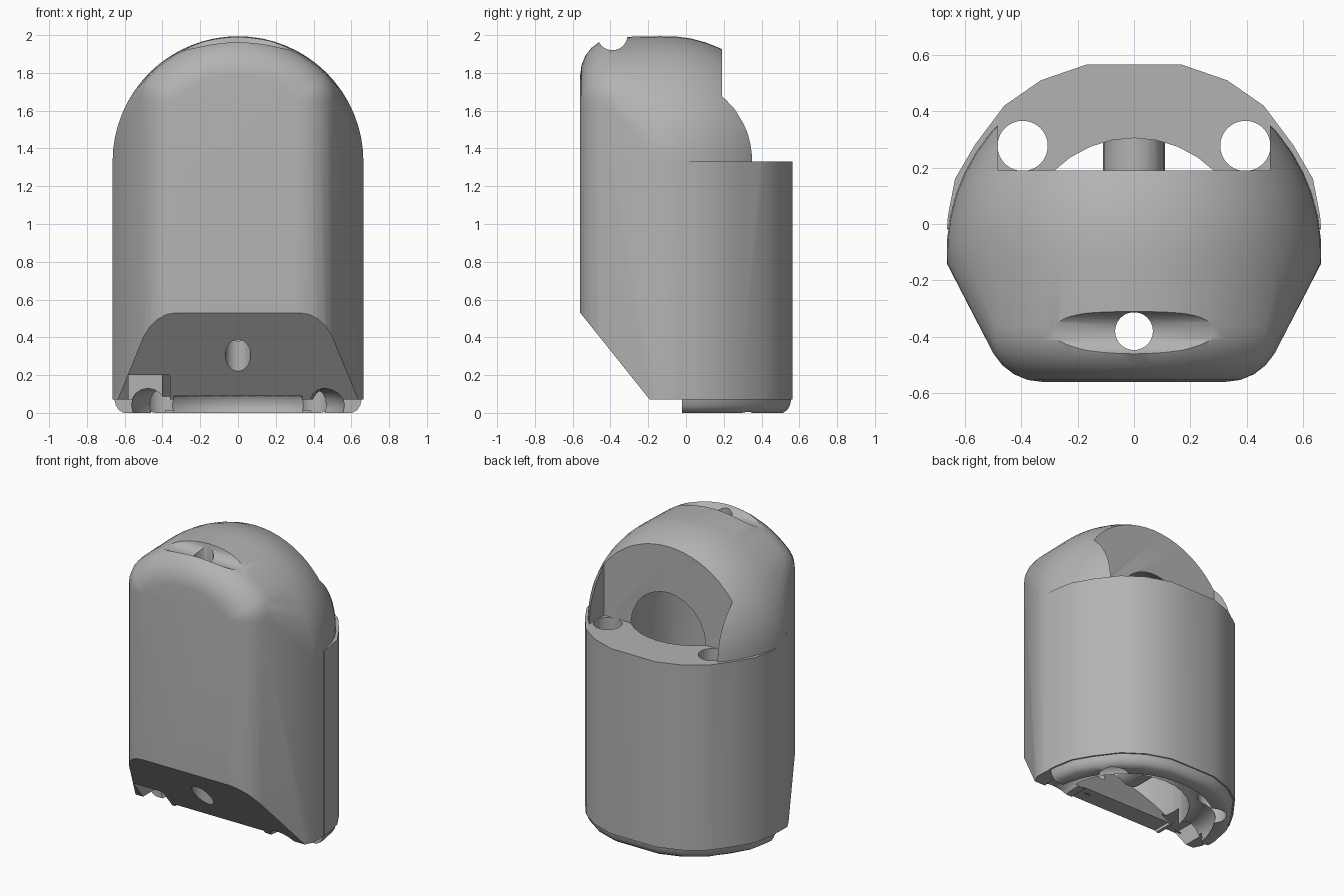
import bpy, bmesh, math
from mathutils import Vector, Matrix
from math import sin, cos, radians as rad

if "Cube" in bpy.data.objects:
    bpy.data.objects.remove(bpy.data.objects["Cube"], do_unlink=True)

CY, SPRING, R = -0.105, 1.33, 0.665   # dome centre y, dome base z, dome radius

grey = bpy.data.materials.new("plain grey")
grey.use_nodes = True
grey.diffuse_color = (0.45, 0.45, 0.45, 1)
grey.node_tree.nodes["Principled BSDF"].inputs["Base Color"].default_value = (0.45, 0.45, 0.45, 1)


def finish(name, bm):
    bmesh.ops.recalc_face_normals(bm, faces=bm.faces)
    me = bpy.data.meshes.new(name)
    bm.to_mesh(me)
    bm.free()
    me.materials.append(grey)
    ob = bpy.data.objects.new(name, me)
    bpy.context.collection.objects.link(ob)
    return ob


def wrap(bm):
    """Replace the contents of bm by their convex hull."""
    bmesh.ops.delete(bm, geom=bm.edges[:], context='EDGES_FACES')
    bmesh.ops.remove_doubles(bm, verts=bm.verts[:], dist=0.0005)
    bmesh.ops.convex_hull(bm, input=bm.verts[:])
    bmesh.ops.delete(bm, geom=[v for v in bm.verts if not v.link_faces], context='VERTS')


def hull(name, points):
    bm = bmesh.new()
    for p in points:
        bm.verts.new(p)
    wrap(bm)
    return finish(name, bm)


def box(name, x, y, z):
    return hull(name, [(a, b, c) for a in x for b in y for c in z])


def rod(name, radius, start, end, sides=40):
    a, b = Vector(start), Vector(end)
    bm = bmesh.new()
    turn = (b - a).to_track_quat('Z', 'Y').to_matrix().to_4x4()
    bmesh.ops.create_cone(bm, cap_ends=True, segments=sides, radius1=radius, radius2=radius,
                          depth=(b - a).length, matrix=Matrix.Translation((a + b) / 2) @ turn)
    return finish(name, bm)


def combine(target, tool, operation='DIFFERENCE'):
    tool.hide_render = True
    m = target.modifiers.new("join", 'BOOLEAN')
    m.operation, m.solver, m.object = operation, 'EXACT', tool
    bpy.ops.object.select_all(action='DESELECT')
    bpy.context.view_layer.objects.active = target
    target.select_set(True)
    bpy.ops.object.modifier_apply(modifier=m.name)
    bpy.data.objects.remove(tool, do_unlink=True)


# Domed body: round at the back, flat with rounded edges at the front
pts = []
for i in range(14):
    t = rad(-3 + 93 * i / 13)
    for k in range(33):
        a = math.pi * k / 32
        pts.append((R * cos(t) * cos(a), CY + R * sin(t), SPRING + R * cos(t) * sin(a)))
    for s in (-1, 1):
        pts.append((s * R * cos(t), CY + R * sin(t), 0.07))
for p in [rad(15 * i) for i in range(7)]:
    for k in range(13):
        q = rad(15 * k)
        d = Vector((sin(p) * cos(q), -cos(p), sin(p) * sin(q))) * 0.2
        for j in range(13):
            a = rad(45 + 7.5 * j)
            pts.append(Vector((0.46 * cos(a), -0.36, SPRING + 0.46 * sin(a))) + d)
    for s in (-1, 1):
        pts.append((s * (0.325 + 0.2 * sin(p)), -0.36 - 0.2 * cos(p), 0.07))
shell = hull("shell", pts)

# Wider faceted rear drum with a rounded lower rim
half = [(0.664, -0.02), (0.66, 0.03), (0.635, 0.16), (0.565, 0.28), (0.46, 0.42), (0.33, 0.51), (0.17, 0.565)]
plan = half + [(-x, y) for x, y in reversed(half)]
rings = [(0.0, 0.91), (0.015, 0.95), (0.04, 0.975), (0.07, 0.985), (0.07, 1), (SPRING, 1)]
bm = bmesh.new()
loops = []
for z, s in rings:
    loops.append([bm.verts.new((x * s, -0.02 + (y + 0.02) * s, z)) for x, y in plan])
n = len(plan)
for lo, hi in zip(loops, loops[1:]):
    for i in range(n):
        quad = [lo[i], lo[(i + 1) % n], hi[(i + 1) % n], hi[i]]
        bm.faces.new(quad)
bm.faces.new(loops[0][::-1])
bm.faces.new(loops[-1])
combine(shell, finish("rear_drum", bm), 'UNION')

# Slanted lower front
combine(shell, hull("front_slant", [(x, y, z) for x in (-1, 1) for y, z in
                                    ((-0.72, 0.73), (-0.104, -0.04), (-1, -0.04), (-1, 0.73))]))

# Domed inner cavity, ending behind the slanted wall
bm = bmesh.new()
for i in range(32):
    a = 2 * math.pi * i / 32
    bm.verts.new((0.405 * cos(a), -0.1 + 0.405 * sin(a), -0.1))
    for j in range(9):
        t = rad(90 * j / 8)
        bm.verts.new((0.405 * cos(t) * cos(a), -0.1 + 0.405 * cos(t) * sin(a), SPRING + 0.405 * sin(t)))
wrap(bm)
bmesh.ops.bisect_plane(bm, geom=bm.verts[:] + bm.edges[:] + bm.faces[:], plane_co=(0, -0.12, 0.14),
                       plane_no=(0, -0.781, -0.625), clear_outer=True)
wrap(bm)
combine(shell, finish("cavity", bm))

# Rear pocket above the drum
combine(shell, box("rear_pocket", (-0.483, 0.483), (0.19, 1), (SPRING, 2.5)))

# Vertical holes and the rounded slot across the crown
for s in (-1, 1):
    combine(shell, rod("rear_hole", 0.089, (s * 0.395, 0.277, -0.1), (s * 0.395, 0.277, 1.4)))
combine(shell, rod("crown_slot", 0.08, (-1, -0.39, 2), (1, -0.39, 2)))
combine(shell, rod("front_hole", 0.067, (0, -0.38, -0.1), (0, -0.38, 2.2)))

# Underside: ring groove, front corner notches and central opening
bm = bmesh.new()
tube = [[bm.verts.new(((0.48 + 0.09 * cos(v)) * cos(u), -0.1 + (0.48 + 0.09 * cos(v)) * sin(u),
                       0.04 + 0.09 * sin(v)))
         for v in [rad(22.5 * j) for j in range(16)]] for u in [rad(7.5 * i) for i in range(48)]]
for i in range(48):
    for j in range(16):
        k, m = (i + 1) % 48, (j + 1) % 16
        bm.faces.new((tube[i][j], tube[k][j], tube[k][m], tube[i][m]))
combine(shell, finish("ring_groove", bm))
for s in (-1, 1):
    combine(shell, box("corner_notch", (s * 0.36, s * 0.58), (-0.6, -0.05), (-0.1, 0.2)))
combine(shell, box("front_opening", (-0.34, 0.34), (-0.4, 0.03), (-0.1, 0.09)))

# Cross bar inside the cavity
combine(shell, rod("cross_bar", 0.11, (0, -0.05, 0.32), (0, 0.36, 0.32), 24), 'UNION')

bpy.ops.object.select_all(action='DESELECT')
shell.select_set(True)
bpy.context.view_layer.objects.active = shell
bpy.ops.object.shade_smooth_by_angle(angle=rad(32))
